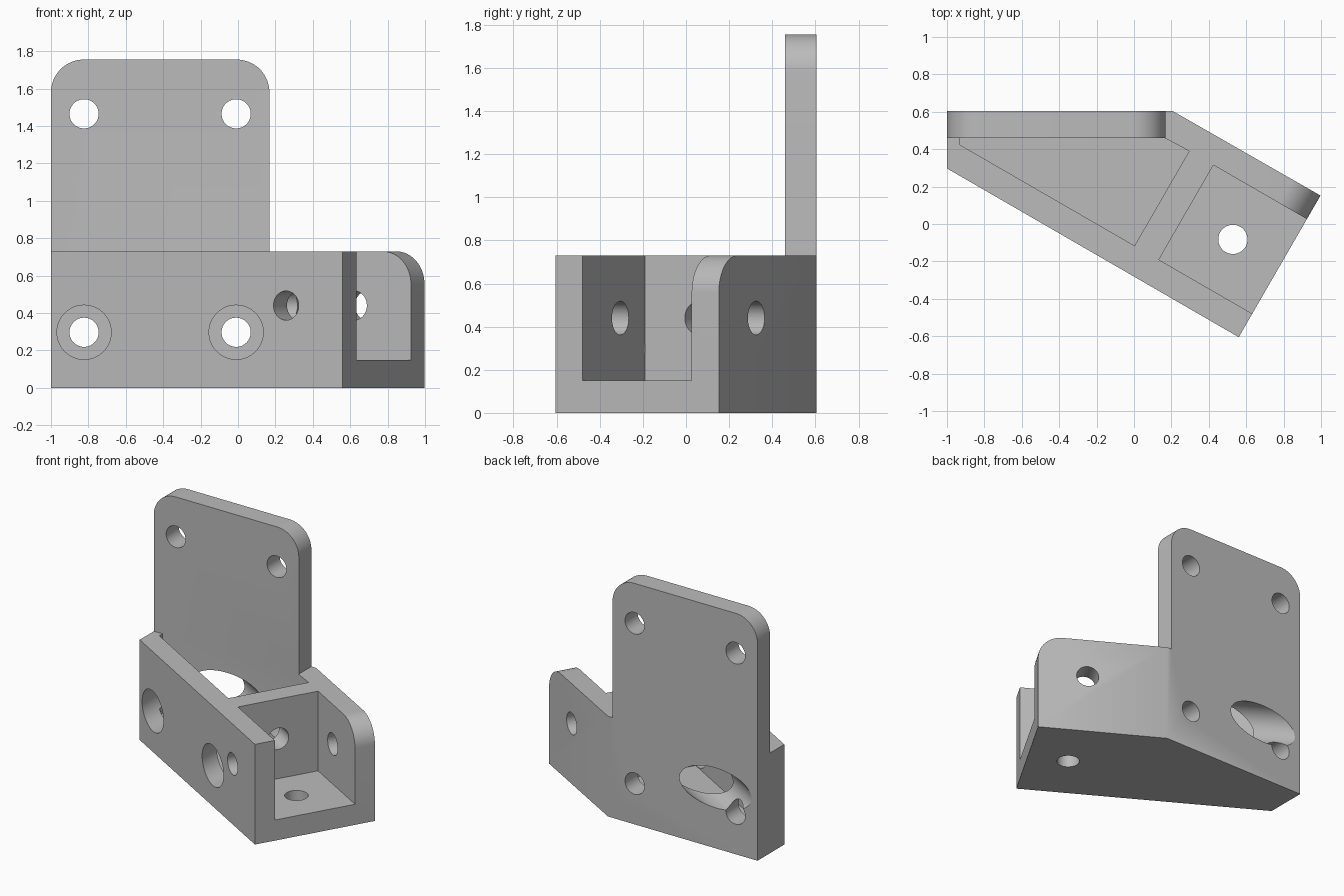
import bpy, bmesh
from math import cos, sin, pi, radians
from mathutils import Matrix, Vector

default = bpy.data.objects.get("Cube")
if default:
    bpy.data.objects.remove(default, do_unlink=True)

grey = bpy.data.materials.new("light grey")
grey.use_nodes = True
grey.diffuse_color = (0.5, 0.5, 0.5, 1)
grey.node_tree.nodes["Principled BSDF"].inputs["Base Color"].default_value = (0.5, 0.5, 0.5, 1)

# Main sizes
BASE_H, TOP, WALL, FLOOR = 0.73, 1.755, 0.145, 0.15
BACK, PLATE_Y = 0.605, 0.46
HOLE, BORE, ROUND = 0.078, 0.145, 0.175
ARM_W = 0.874              # width of the slanted arm
END_WALL, MID_WALL = -0.577, -0.727

# Slanted arm frame: u runs along the arm, v across it, from its front end corner
U = Vector((cos(pi / 6), -sin(pi / 6), 0))
V = Vector((sin(pi / 6), cos(pi / 6), 0))
Z = Vector((0, 0, 1))
CORNER = Vector((0.56, -BACK, 0))


def arm(u, v, z=0.0):
    return CORNER + U * u + V * v + Z * z


def prism(name, points, extrude):
    """Closed solid made by sweeping a planar outline along a vector."""
    bm = bmesh.new()
    face = bm.faces.new([bm.verts.new(p) for p in points])
    new = bmesh.ops.extrude_face_region(bm, geom=[face])["geom"]
    bmesh.ops.translate(bm, vec=extrude, verts=[g for g in new if isinstance(g, bmesh.types.BMVert)])
    bmesh.ops.recalc_face_normals(bm, faces=bm.faces)
    mesh = bpy.data.meshes.new(name)
    bm.to_mesh(mesh)
    bm.free()
    mesh.materials.append(grey)
    obj = bpy.data.objects.new(name, mesh)
    bpy.context.collection.objects.link(obj)
    return obj


def rod(name, start, end, radius, sides=64):
    """Cylinder between two points."""
    axis = end - start
    turn = axis.to_track_quat('Z', 'Y').to_matrix()
    ring = [start + turn @ Vector((radius * cos(2 * pi * i / sides),
                                   radius * sin(2 * pi * i / sides), 0)) for i in range(sides)]
    return prism(name, ring, axis)


def combine(target, tool, operation='DIFFERENCE'):
    """Apply a boolean and discard the tool."""
    mod = target.modifiers.new(operation.lower(), 'BOOLEAN')
    mod.operation, mod.object, mod.solver = operation, tool, 'EXACT'
    bpy.context.view_layer.objects.active = target
    bpy.ops.object.modifier_apply(modifier=mod.name)
    bpy.data.objects.remove(tool, do_unlink=True)


def arc(cx, cz, start, steps=16):
    return [(cx + ROUND * cos(start + i * pi / 2 / steps),
             cz + ROUND * sin(start + i * pi / 2 / steps)) for i in range(steps + 1)]


# Base block
far = arm(0, ARM_W)
outline = [Vector((-1, BACK, 0)), Vector((-1, 0.297, 0)), CORNER, far, Vector((0.205, BACK, 0))]
bracket = prism("mounting_bracket", outline, Z * BASE_H)

# Pocket behind the slanted wall
pocket = [arm(MID_WALL, WALL, FLOOR), arm(MID_WALL, ARM_W - WALL, FLOOR),
          Vector((0.164, PLATE_Y, FLOOR)), Vector((-0.93, PLATE_Y, FLOOR)),
          Vector((-0.93, 0.423, FLOOR))]
combine(bracket, prism("rear_pocket", pocket, Z))

# Open-ended pocket in the arm
pocket = [arm(u, v, FLOOR) for u, v in
          ((END_WALL, WALL), (0.1, WALL), (0.1, ARM_W - WALL), (END_WALL, ARM_W - WALL))]
combine(bracket, prism("end_pocket", pocket, Z))

# Rounded top corner of the rear arm wall
corner = arc(-ROUND, BASE_H - ROUND, 0) + [(-ROUND, 0.9), (0.1, 0.9), (0.1, BASE_H - ROUND)]
combine(bracket, prism("arm_rounding", [arm(u, 0.6, z) for u, z in corner], V * 0.4))

# Upright back plate with rounded top corners
right = 0.168
edge = [(-1, BASE_H), (right, BASE_H)] + arc(right - ROUND, TOP - ROUND, 0) \
    + arc(-1 + ROUND, TOP - ROUND, pi / 2)
plate = prism("back_plate", [Vector((x, PLATE_Y, z)) for x, z in edge], Vector((0, BACK - PLATE_Y, 0)))
combine(bracket, plate, 'UNION')

# Plate screw holes, with wide access bores for the lower pair
for x in (-0.823, -0.01):
    for z in (0.297, 1.465):
        combine(bracket, rod("screw_hole", Vector((x, 0.3, z)), Vector((x, 0.8, z)), HOLE))
    combine(bracket, rod("access_bore", Vector((x, -1, 0.297)), Vector((x, PLATE_Y, 0.297)), BORE))

# Holes in the arm: across it, through its floor and through the middle wall
mid = ARM_W / 2
combine(bracket, rod("cross_hole", arm(-0.35, -0.2, 0.44), arm(-0.35, 1.1, 0.44), HOLE))
combine(bracket, rod("floor_hole", arm(END_WALL / 2, mid, -0.1), arm(END_WALL / 2, mid, 0.3), HOLE))
combine(bracket, rod("wall_hole", arm(-0.85, mid, 0.44), arm(-0.45, mid, 0.44), HOLE))

# Slanted tool access through the back plate
combine(bracket, rod("slanted_bore", arm(MID_WALL - 0.01, mid, 0.44), arm(-2.2, mid, 0.44), BORE))

# Smooth the round surfaces, keep edges sharp
bpy.ops.object.select_all(action='DESELECT')
bracket.select_set(True)
bpy.context.view_layer.objects.active = bracket
bpy.ops.object.shade_smooth_by_angle(angle=radians(30))
